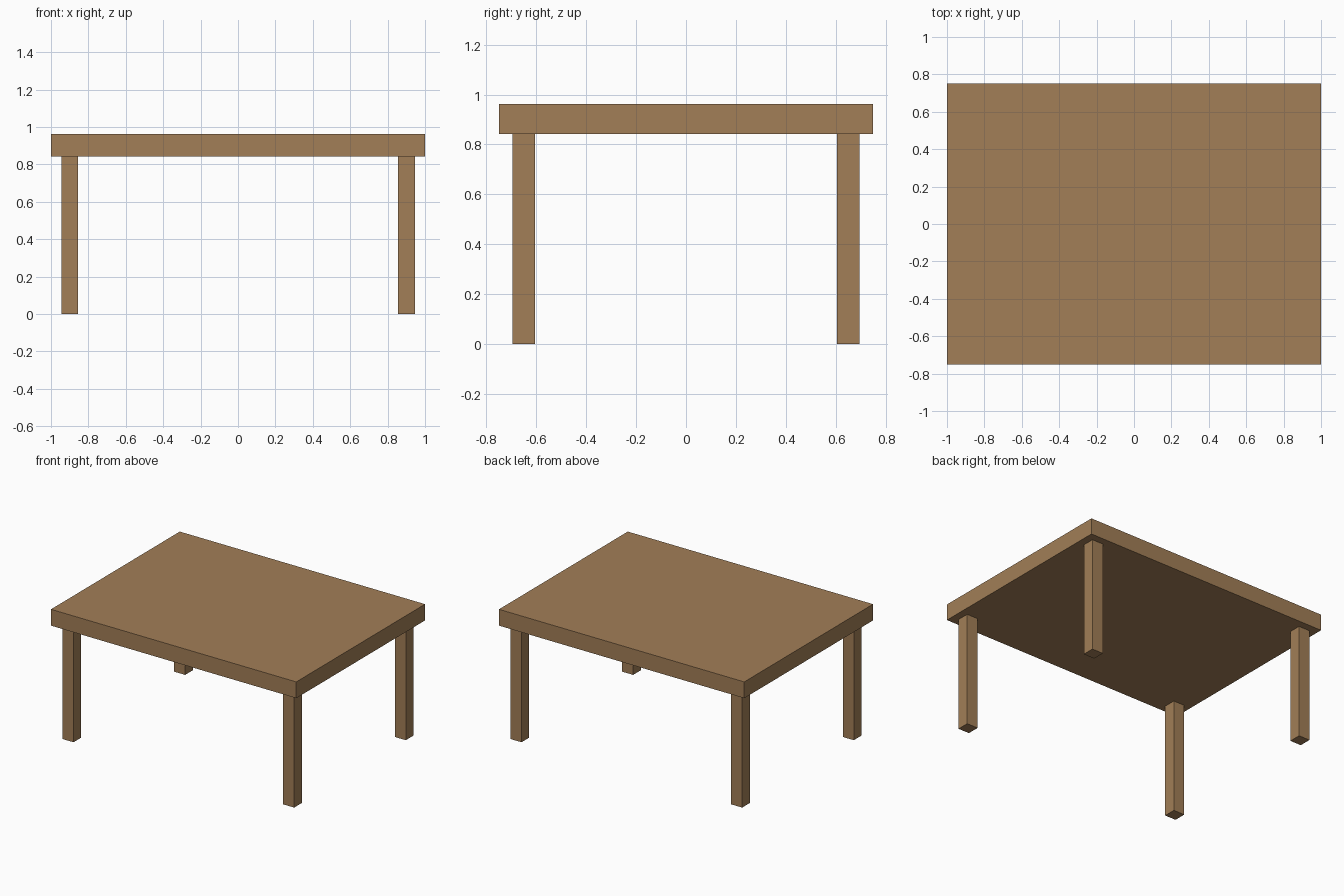
import bpy

if "Cube" in bpy.data.objects:
    bpy.data.objects.remove(bpy.data.objects["Cube"])

wood = bpy.data.materials.new("wood")
wood.diffuse_color = (0.36, 0.21, 0.095, 1)
wood.use_nodes = True
wood.node_tree.nodes["Principled BSDF"].inputs["Base Color"].default_value = wood.diffuse_color

TOP_Z, UNDER_Z = 0.962, 0.842
LEG, LEG_X, LEG_Y = 0.09, 0.90, 0.65


def box(name, x, y, z0, z1, width, depth):
    bpy.ops.mesh.primitive_cube_add(size=1, location=(x, y, (z0 + z1) / 2))
    obj = bpy.context.object
    obj.name = name
    obj.scale = (width, depth, z1 - z0)
    bpy.ops.object.transform_apply(location=False, rotation=False, scale=True)
    obj.data.materials.append(wood)
    return obj


# Table top slab
box("table_top", 0, 0, UNDER_Z, TOP_Z, 2.0, 1.5)

# Four square legs, one near each corner
for side_y, end in ((-1, "front"), (1, "back")):
    for side_x, side in ((-1, "left"), (1, "right")):
        box(f"{end}_{side}_leg", side_x * LEG_X, side_y * LEG_Y, 0, UNDER_Z, LEG, LEG)
